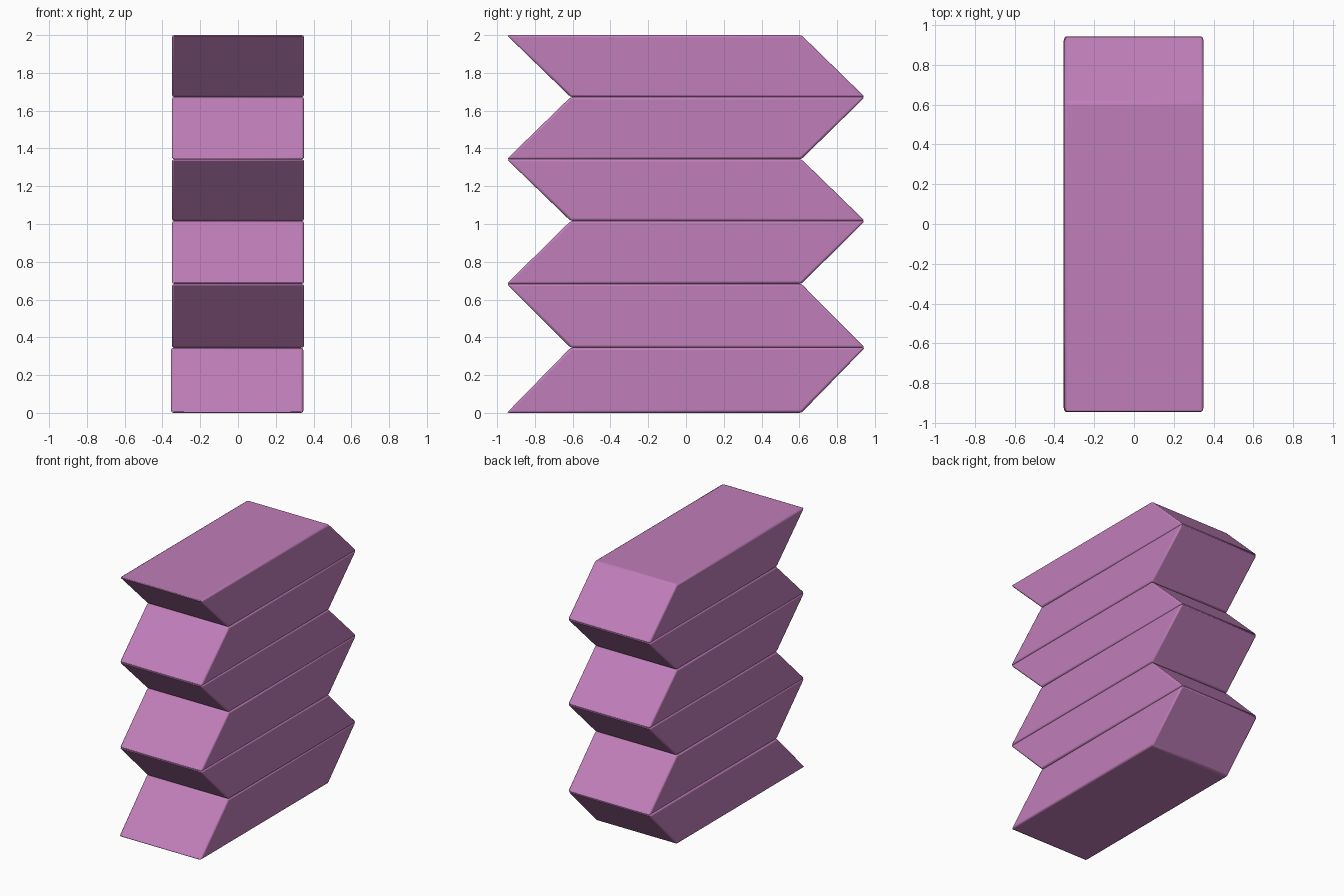
import bpy, bmesh

if "Cube" in bpy.data.objects:
    bpy.data.objects.remove(bpy.data.objects["Cube"])

# Shared material
mat = bpy.data.materials.new("mauve")
mat.diffuse_color = (0.53, 0.21, 0.49, 1)
mat.use_nodes = True
mat.node_tree.nodes["Principled BSDF"].inputs["Base Color"].default_value = mat.diffuse_color

# Layer boundaries, bottom to top
levels = [0.0, 0.345, 0.683, 1.016, 1.343, 1.672, 2.0]
LOW, HIGH = (-0.949, 0.611), (-0.611, 0.947)   # y spans of the alternating seams


def leaning_slab(name, x0, x1, z0, z1, span0, span1):
    """Prism with a parallelogram side profile and lightly rounded edges."""
    profile = [(span0[0], z0), (span0[1], z0), (span1[1], z1), (span1[0], z1)]
    bm = bmesh.new()
    face = bm.faces.new([bm.verts.new((x0, y, z)) for y, z in profile])
    ext = bmesh.ops.extrude_face_region(bm, geom=[face])
    moved = [v for v in ext["geom"] if isinstance(v, bmesh.types.BMVert)]
    bmesh.ops.translate(bm, verts=moved, vec=(x1 - x0, 0, 0))
    bmesh.ops.recalc_face_normals(bm, faces=bm.faces)
    me = bpy.data.meshes.new(name)
    bm.to_mesh(me)
    bm.free()
    me.materials.append(mat)
    ob = bpy.data.objects.new(name, me)
    bpy.context.collection.objects.link(ob)
    bev = ob.modifiers.new("soft_edges", "BEVEL")
    bev.width = 0.012
    bev.segments = 2
    bev.limit_method = "NONE"
    bpy.ops.object.select_all(action="DESELECT")
    ob.select_set(True)
    bpy.context.view_layer.objects.active = ob
    bpy.ops.object.shade_smooth_by_angle()


# Zigzag stack, slabs leaning back and forward in turn
for i in range(6):
    shift = -0.004 if i == 0 else 0.0
    a, b = (LOW, HIGH) if i % 2 == 0 else (HIGH, LOW)
    leaning_slab(f"bellows_layer_{i + 1}", -0.35 + shift, 0.35 + shift,
                 levels[i], levels[i + 1], a, b)
